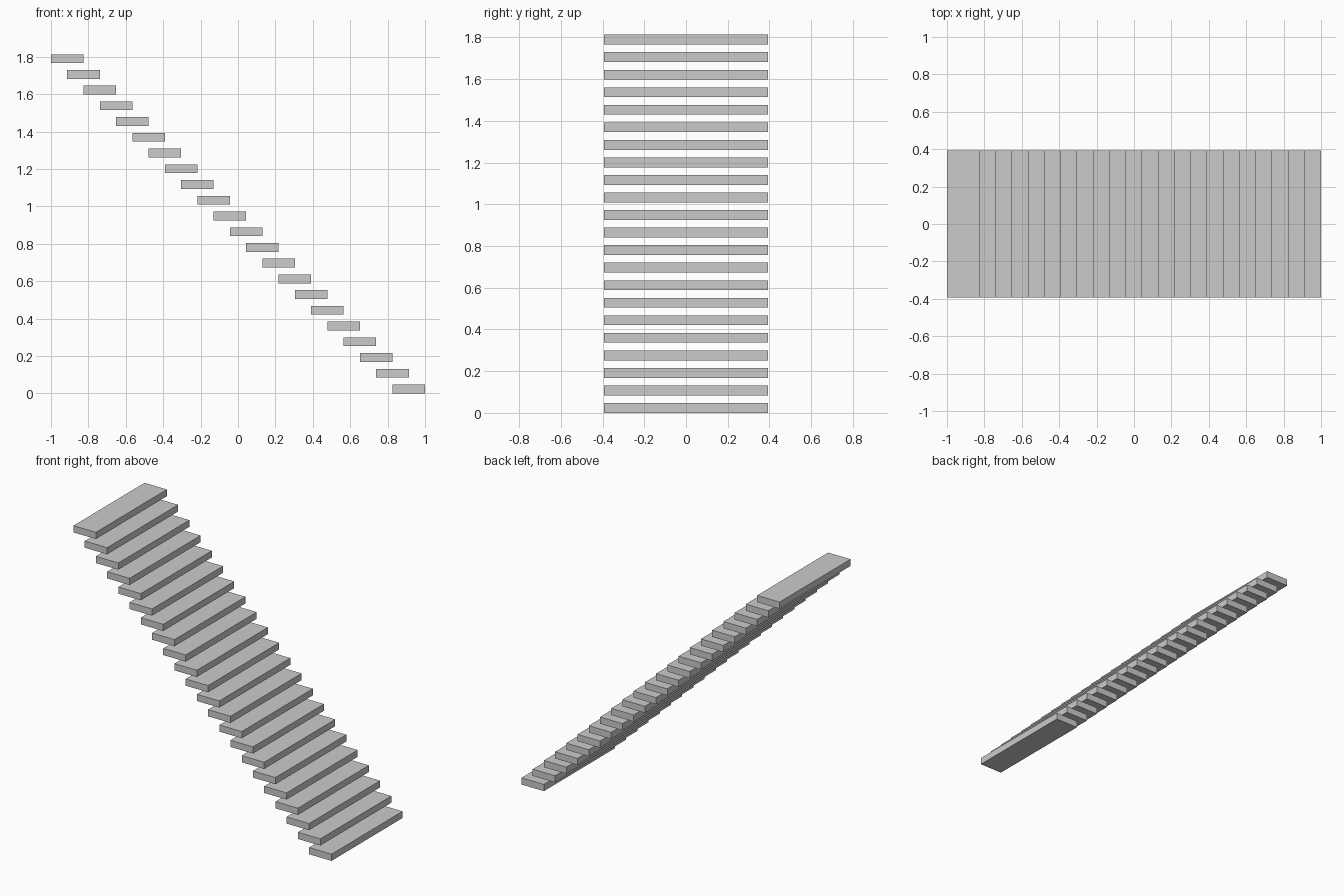
import bpy

if "Cube" in bpy.data.objects:
    bpy.data.objects.remove(bpy.data.objects["Cube"])

COUNT = 22
RUN = 2 / (COUNT + 1)        # each tread overlaps half of the next
DEPTH, WIDTH, THICK = 2 * RUN, 0.786, 0.047
RISE = (1.813 - THICK) / (COUNT - 1)


def box(name, centre, size):
    bpy.ops.mesh.primitive_cube_add(size=1, location=centre)
    ob = bpy.context.object
    ob.name = name
    ob.scale = size
    bpy.ops.object.transform_apply(location=False, rotation=False, scale=True)
    return ob


# Floating treads, climbing from +x to -x
for i in range(COUNT):
    box(f"tread_{i + 1:02d}",
        (1 - DEPTH / 2 - i * RUN, 0, THICK / 2 + i * RISE),
        (DEPTH, WIDTH, THICK))
